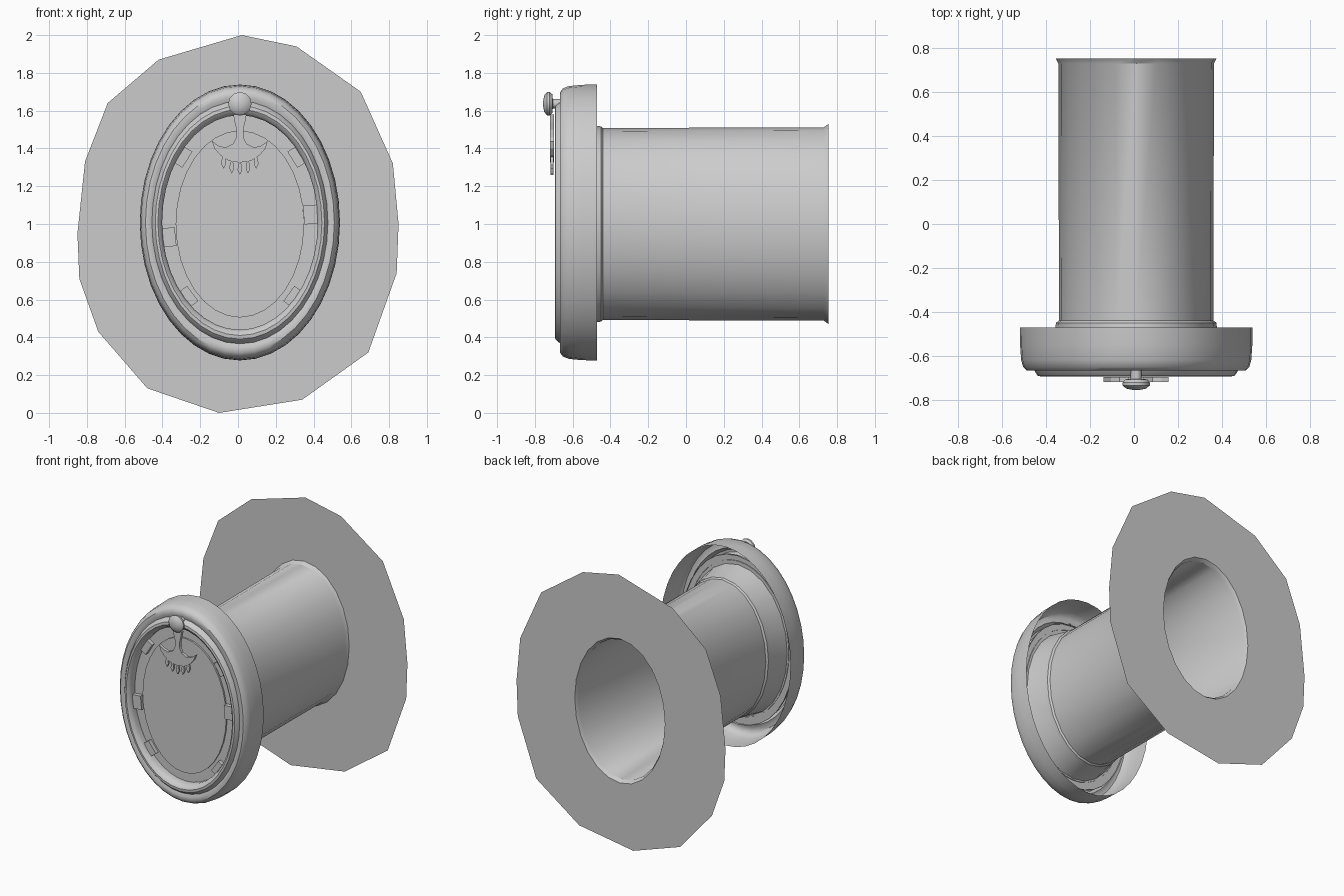
import bpy, bmesh, math
from mathutils import Vector, Matrix

if "Cube" in bpy.data.objects:
    bpy.data.objects.remove(bpy.data.objects["Cube"])

CX = 0.01


def finish(name, bm, smooth=True, recalc=True):
    if recalc:
        bmesh.ops.recalc_face_normals(bm, faces=bm.faces)
    me = bpy.data.meshes.new(name)
    bm.to_mesh(me)
    bm.free()
    ob = bpy.data.objects.new(name, me)
    bpy.context.collection.objects.link(ob)
    if smooth:
        bpy.ops.object.select_all(action='DESELECT')
        ob.select_set(True)
        bpy.context.view_layer.objects.active = ob
        bpy.ops.object.shade_smooth_by_angle(angle=math.radians(35))
    return ob


def oval(bm, rx, rz, y, n, cz):
    return [bm.verts.new((CX + rx * math.cos(2 * math.pi * i / n), y,
                          cz + rz * math.sin(2 * math.pi * i / n))) for i in range(n)]


def sweep(name, profile, n, cz=1.0, cap=False):
    """Oval rings (rx, rz, y) bridged in order; optionally cap the last ring."""
    bm = bmesh.new()
    rings = [oval(bm, *p, n, cz) for p in profile]
    for a, b in zip(rings, rings[1:]):
        for i in range(n):
            j = (i + 1) % n
            bm.faces.new((a[i], a[j], b[j], b[i]))
    if cap:
        bm.faces.new(rings[-1])
    return finish(name, bm)


def extrude_outline(name, pts, y0, y1):
    bm = bmesh.new()
    f = bm.faces.new([bm.verts.new((CX + x, y0, z)) for x, z in pts])
    new = bmesh.ops.extrude_face_region(bm, geom=[f])['geom']
    bmesh.ops.translate(bm, vec=(0, y1 - y0, 0),
                        verts=[v for v in new if isinstance(v, bmesh.types.BMVert)])
    return finish(name, bm, smooth=False)


# Wall sheet: rough polygon with an oval hole
outline = [(0.02, 2), (0.31, 1.94), (0.65, 1.70), (0.82, 1.32), (0.85, 1.0), (0.84, 0.74),
           (0.69, 0.32), (0.34, 0.07), (-0.1, 0), (-0.48, 0.13), (-0.74, 0.43), (-0.84, 0.71),
           (-0.85, 0.95), (-0.81, 1.33), (-0.69, 1.64), (-0.42, 1.87)]
bm = bmesh.new()
for loop in ([bm.verts.new((x, 0.755, z)) for x, z in outline],
             oval(bm, 0.367, 0.53, 0.755, 24, 1.0)):
    for a, b in zip(loop, loop[1:] + loop[:1]):
        bm.edges.new((a, b))
bmesh.ops.triangle_fill(bm, edges=bm.edges[:], use_beauty=True, normal=(0, 1, 0))
bmesh.ops.dissolve_limit(bm, angle_limit=0.01, verts=bm.verts[:], edges=bm.edges[:])
finish("wall_sheet", bm, smooth=False)

# Tube with a flared back end and a collar towards the frame
sweep("tube", [(0.367, 0.53, 0.755), (0.354, 0.512, 0.73), (0.352, 0.508, -0.44)], 24)
sweep("collar", [(0.352, 0.508, -0.44), (0.366, 0.517, -0.45),
                 (0.368, 0.52, -0.48), (0.40, 0.55, -0.62)], 24)

# Rounded outer frame with an inner bead, an open shell at the back
K = 1.378
frame = [(0.53, -0.472), (0.529, -0.55), (0.524, -0.62), (0.515, -0.652), (0.50, -0.667),
         (0.482, -0.668), (0.466, -0.66), (0.46, -0.675), (0.448, -0.692), (0.434, -0.694),
         (0.42, -0.682), (0.412, -0.66), (0.412, -0.62)]
sweep("oval_frame", [(r, r * K, y) for r, y in frame], 40, cz=1.008)

# Backing panel and the slightly raised front panel
sweep("backing_panel", [(0.455, 0.62, -0.61), (0.455, 0.62, -0.625)], 32, cap=True)
sweep("front_panel", [(0.34, 0.495, -0.622), (0.34, 0.495, -0.637)], 32, cap=True)

# Retaining clips around the panel
for i, (x, z) in enumerate([(0.31, 1.36), (-0.31, 1.36), (0.375, 1.05), (-0.378, 0.93),
                            (0.29, 0.61), (-0.28, 0.61)]):
    ang = math.atan2((z - 1) / 0.56 ** 2, x / 0.41 ** 2)
    m = (Matrix.Translation((CX + x, -0.64, z)) @ Matrix.Rotation(-ang, 4, 'Y')
         @ Matrix.Diagonal((0.075, 0.03, 0.10, 1)))
    bm = bmesh.new()
    bmesh.ops.create_cube(bm, size=1, matrix=m)
    finish(f"clip_{i + 1}", bm, smooth=False)

# Round knob on a short stem
sweep("knob", [(0.025, 0.025, -0.66), (0.025, 0.025, -0.705), (0.05, 0.05, -0.708),
               (0.062, 0.062, -0.722), (0.062, 0.062, -0.735), (0.045, 0.045, -0.75),
               (0.015, 0.015, -0.756)], 12, cz=1.637, cap=True)

# Hanging ornament: flared stem and crescent bar, mirrored outline
half = [(0.035, 1.58), (0.028, 1.54), (0.018, 1.50), (0.018, 1.46), (0.035, 1.425),
        (0.075, 1.405), (0.115, 1.415), (0.148, 1.44), (0.135, 1.40), (0.105, 1.365),
        (0.06, 1.335)]
extrude_outline("ornament", half + [(0, 1.325)] + [(-x, z) for x, z in reversed(half)],
                -0.72, -0.698)

# Row of small drops under the ornament
for i in range(-2, 3):
    x, top = i * 0.043, 1.335 + 0.008 * i * i
    drop = [(0, 0), (0.010, -0.025), (0.012, -0.05), (0, -0.075),
            (-0.012, -0.05), (-0.010, -0.025)]
    extrude_outline(f"drop_{i + 3}", [(x + dx, top + dz) for dx, dz in drop], -0.718, -0.702)
